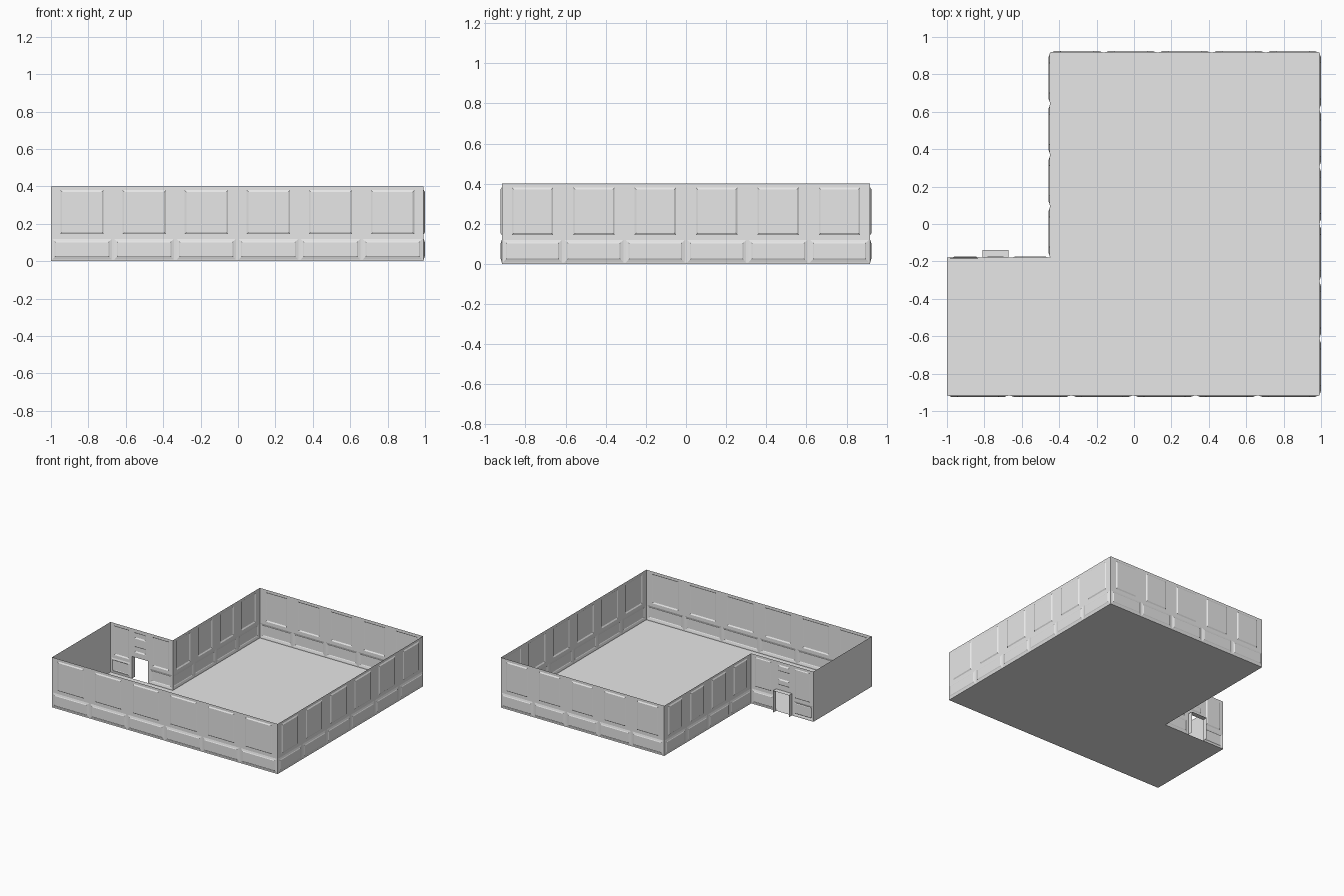
import bpy
import bmesh
from mathutils import Vector

if "Cube" in bpy.data.objects:
    bpy.data.objects.remove(bpy.data.objects["Cube"], do_unlink=True)

plaster = bpy.data.materials.new("light_grey")
plaster.use_nodes = True
grey = (0.8, 0.8, 0.8, 1)
plaster.diffuse_color = grey
plaster.node_tree.nodes["Principled BSDF"].inputs["Base Color"].default_value = grey

HEIGHT = 0.4
UP = Vector((0, 0, 1))


def finish(bm, name):
    mesh = bpy.data.meshes.new(name)
    bm.to_mesh(mesh)
    bm.free()
    mesh.materials.append(plaster)
    obj = bpy.data.objects.new(name, mesh)
    bpy.context.collection.objects.link(obj)


def raise_panel(bm, faces, steps):
    """Inset a flat region and push it outwards, once per (width, depth) step."""
    for width, depth in steps:
        bmesh.ops.inset_region(bm, faces=faces, thickness=width, use_even_offset=True)
        offset = faces[0].normal * depth
        verts = list({v for f in faces for v in f.verts})
        bmesh.ops.translate(bm, verts=verts, vec=offset)
        bm.normal_update()


def wall(name, start, end, panels, hole=None):
    """Single-sheet wall; panels are (u0, u1, z0, z1, steps) along its length."""
    a, b = Vector((*start, 0)), Vector((*end, 0))
    length = (b - a).length
    along = (b - a).normalized()
    rects = panels + ([(*hole, None)] if hole else [])
    us = sorted({0, length, *(r[0] for r in rects), *(r[1] for r in rects)})
    zs = sorted({0, HEIGHT, *(r[2] for r in rects), *(r[3] for r in rects)})
    bm = bmesh.new()
    grid = [[bm.verts.new(a + along * u + UP * z) for z in zs] for u in us]
    cells = []
    for i in range(len(us) - 1):
        for j in range(len(zs) - 1):
            f = bm.faces.new((grid[i][j], grid[i + 1][j], grid[i + 1][j + 1], grid[i][j + 1]))
            cells.append((f, (us[i] + us[i + 1]) / 2, (zs[j] + zs[j + 1]) / 2))
    bm.normal_update()

    def inside(r):
        return [f for f, u, z in cells if r[0] < u < r[1] and r[2] < z < r[3]]

    groups = [(inside(p), p[4]) for p in panels]
    opening = inside(hole) if hole else []
    for faces, steps in groups:
        raise_panel(bm, faces, steps)
    if opening:
        bmesh.ops.delete(bm, geom=opening, context="FACES")
    finish(bm, name)


UPPER = [(0.009, 0.006)]
LOWER = [(0.014, 0.004), (0.005, 0.003)]


def bays(length, count):
    """Evenly spaced tall panels above a row of wainscot panels."""
    pitch = length / count
    result = []
    for i in range(count):
        u = i * pitch
        result.append((u + 0.05, u + pitch - 0.05, 0.145, 0.38, UPPER))
        result.append((u + 0.006, u + pitch - 0.006, 0.008, 0.12, LOWER))
    return result


# L-shaped outline, counter-clockwise
LEFT, RIGHT, SIDE, NOTCH_X, NOTCH_Y = -1, 0.993, 0.918, -0.45, -0.18
outline = [(LEFT, -SIDE), (RIGHT, -SIDE), (RIGHT, SIDE),
           (NOTCH_X, SIDE), (NOTCH_X, NOTCH_Y), (LEFT, NOTCH_Y)]

# Floor
bm = bmesh.new()
bm.faces.new([bm.verts.new((x, y, 0)) for x, y in outline])
finish(bm, "floor")

# Panelled walls
wall("front_wall", outline[0], outline[1], bays(RIGHT - LEFT, 6))
wall("side_wall", outline[1], outline[2], bays(2 * SIDE, 6))
wall("back_wall", outline[2], outline[3], bays(RIGHT - NOTCH_X, 5))
wall("notch_wall", outline[3], outline[4], bays(SIDE - NOTCH_Y, 4))

# Plain end wall
wall("end_wall", outline[5], outline[0], [])

# Doorway wall: tall panels and wainscot each side, two plaques over the opening
width = NOTCH_X - LEFT
door = (0.22, 0.36, 0, 0.175)
door_panels = [(0.24, 0.34, 0.215, 0.265, UPPER), (0.24, 0.34, 0.325, 0.375, UPPER)]
for u0, u1 in ((0.035, 0.18), (0.385, width - 0.03)):
    door_panels.append((u0, u1, 0.145, 0.38, UPPER))
for u0, u1 in ((0.006, 0.205), (0.375, width - 0.006)):
    door_panels.append((u0, u1, 0.008, 0.12, LOWER))
wall("door_wall", outline[4], outline[5], door_panels, door)

# Door surround projecting outwards
bm = bmesh.new()
x0, x1 = NOTCH_X - door[1], NOTCH_X - door[0]
profile = [(x0, 0), (x0, door[3]), (x1, door[3]), (x1, 0)]
rings = [[bm.verts.new((x, y, z)) for x, z in profile] for y in (NOTCH_Y, NOTCH_Y + 0.04)]
for k in range(3):
    bm.faces.new((rings[0][k], rings[1][k], rings[1][k + 1], rings[0][k + 1]))
finish(bm, "door_surround")
